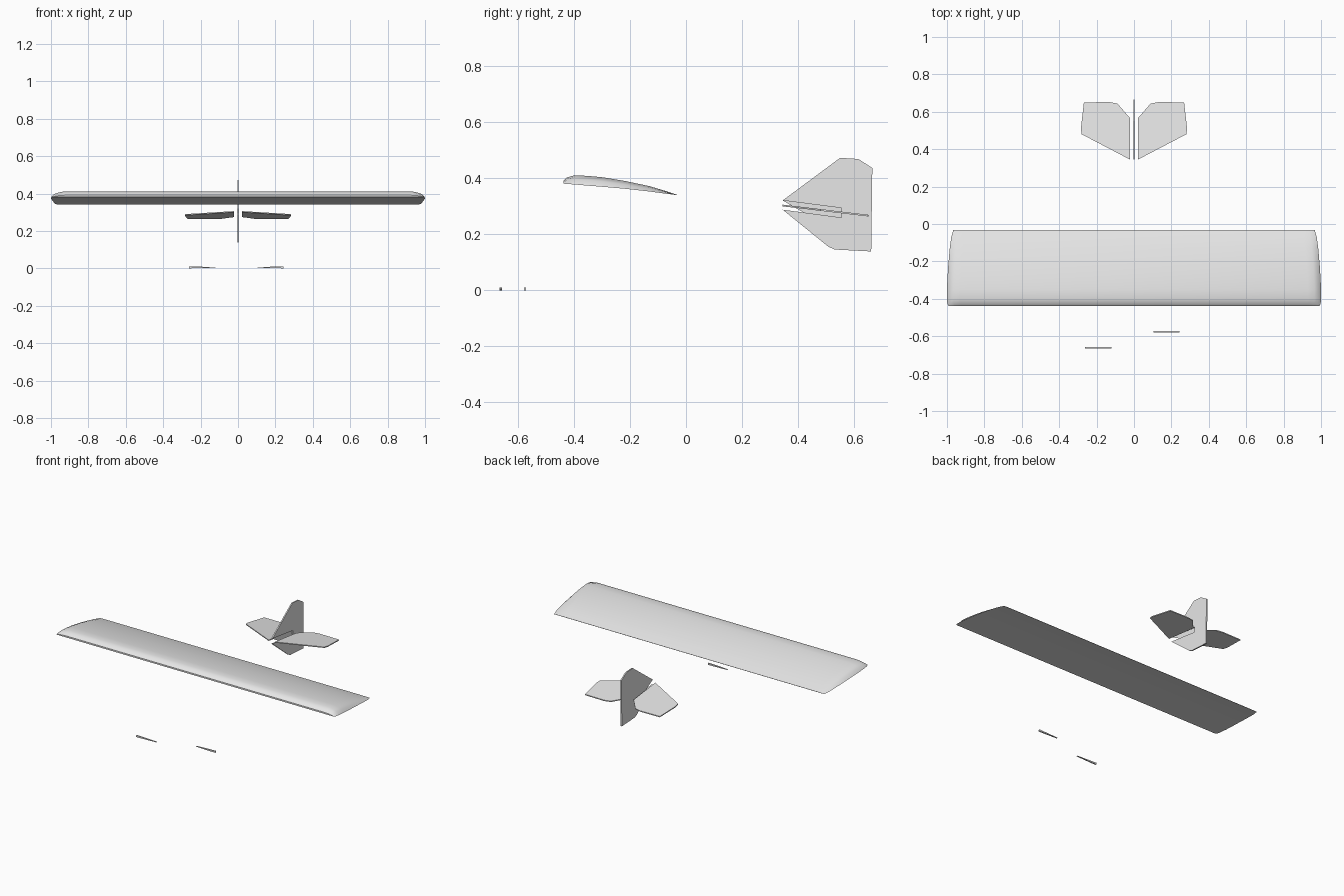
import bpy, bmesh, math

if "Cube" in bpy.data.objects:
    bpy.data.objects.remove(bpy.data.objects["Cube"])

grey = bpy.data.materials.new("light_grey")
grey.diffuse_color = (0.8, 0.8, 0.8, 1)
grey.use_nodes = True
grey.node_tree.nodes["Principled BSDF"].inputs["Base Color"].default_value = grey.diffuse_color


def finish(name, bm, smooth=False):
    bmesh.ops.remove_doubles(bm, verts=bm.verts, dist=0.0004)
    bmesh.ops.recalc_face_normals(bm, faces=bm.faces)
    me = bpy.data.meshes.new(name)
    bm.to_mesh(me)
    bm.free()
    me.materials.append(grey)
    if smooth:
        me.shade_smooth()
        me.set_sharp_from_angle(angle=math.radians(35))
    ob = bpy.data.objects.new(name, me)
    bpy.context.collection.objects.link(ob)
    return ob


def plate(name, points, offset):
    """Thin slab: outline points swept by +-offset."""
    bm = bmesh.new()
    a = [bm.verts.new([p[i] - offset[i] for i in range(3)]) for p in points]
    b = [bm.verts.new([p[i] + offset[i] for i in range(3)]) for p in points]
    n = len(points)
    bm.faces.new(a)
    bm.faces.new(b[::-1])
    for i in range(n):
        bm.faces.new((a[i], a[(i + 1) % n], b[(i + 1) % n], b[i]))
    bmesh.ops.triangulate(bm, faces=[f for f in bm.faces if len(f.verts) > 4])
    return finish(name, bm)


# Wing: chord stations of (y, underside z, top z, half span)
chord = [(-0.438, 0.381, 0.391, 0.992), (-0.425, 0.380, 0.403, 0.998),
         (-0.397, 0.378, 0.411, 1.0), (-0.35, 0.374, 0.4085, 1.0),
         (-0.30, 0.370, 0.404, 0.998), (-0.22, 0.363, 0.391, 0.993),
         (-0.13, 0.353, 0.372, 0.985), (-0.07, 0.345, 0.354, 0.977),
         (-0.032, 0.340, 0.3415, 0.966)]
# Span stations: inset from the tip and remaining thickness
span = [(0, 0.0), (0.016, 0.55), (0.035, 0.78), (0.07, 1.0)]
stations = [(-1, *s) for s in span] + [(1, *s) for s in reversed(span)]
bm = bmesh.new()
rings = []
for side, inset, thick in stations:
    top = [(side * (h - inset), y, lo + (hi - lo) * thick) for y, lo, hi, h in chord]
    low = [(side * (h - inset), y, lo) for y, lo, hi, h in chord]
    rings.append([bm.verts.new(p) for p in top + low[::-1]])
for r0, r1 in zip(rings, rings[1:]):
    n = len(r0)
    for i in range(n):
        bm.faces.new((r0[i], r0[(i + 1) % n], r1[(i + 1) % n], r1[i]))
finish("wing", bm, smooth=True)

# Vertical fin with a slot open to the front
fin = [(0.345, 0.321), (0.55, 0.473), (0.615, 0.469), (0.665, 0.437),
       (0.661, 0.139), (0.53, 0.146), (0.508, 0.156), (0.345, 0.288),
       (0.555, 0.260), (0.555, 0.294)]
plate("tail_fin", [(0, y, z) for y, z in fin], (0.004, 0, 0))

# Stabilisers, sloping down towards the rear
stab = [(0.022, 0.345), (0.28, 0.48), (0.284, 0.51), (0.268, 0.65), (0.13, 0.652),
        (0.088, 0.643), (0.022, 0.567)]
for side, word in ((-1, "left"), (1, "right")):
    pts = [(side * x, y, 0.303 - (y - 0.345) * 0.118) for x, y in stab]
    plate("stabiliser_" + word, pts, (0, 0, 0.003))

# Small tapered axle pins at ground level
for word, outer, inner, y in (("left", -0.263, -0.12, -0.661), ("right", 0.243, 0.105, -0.575)):
    pts = [(outer, y, 0.0), (outer, y, 0.011), (inner, y, 0.006), (inner, y, 0.004)]
    plate("axle_pin_" + word, pts, (0, 0.004, 0))
